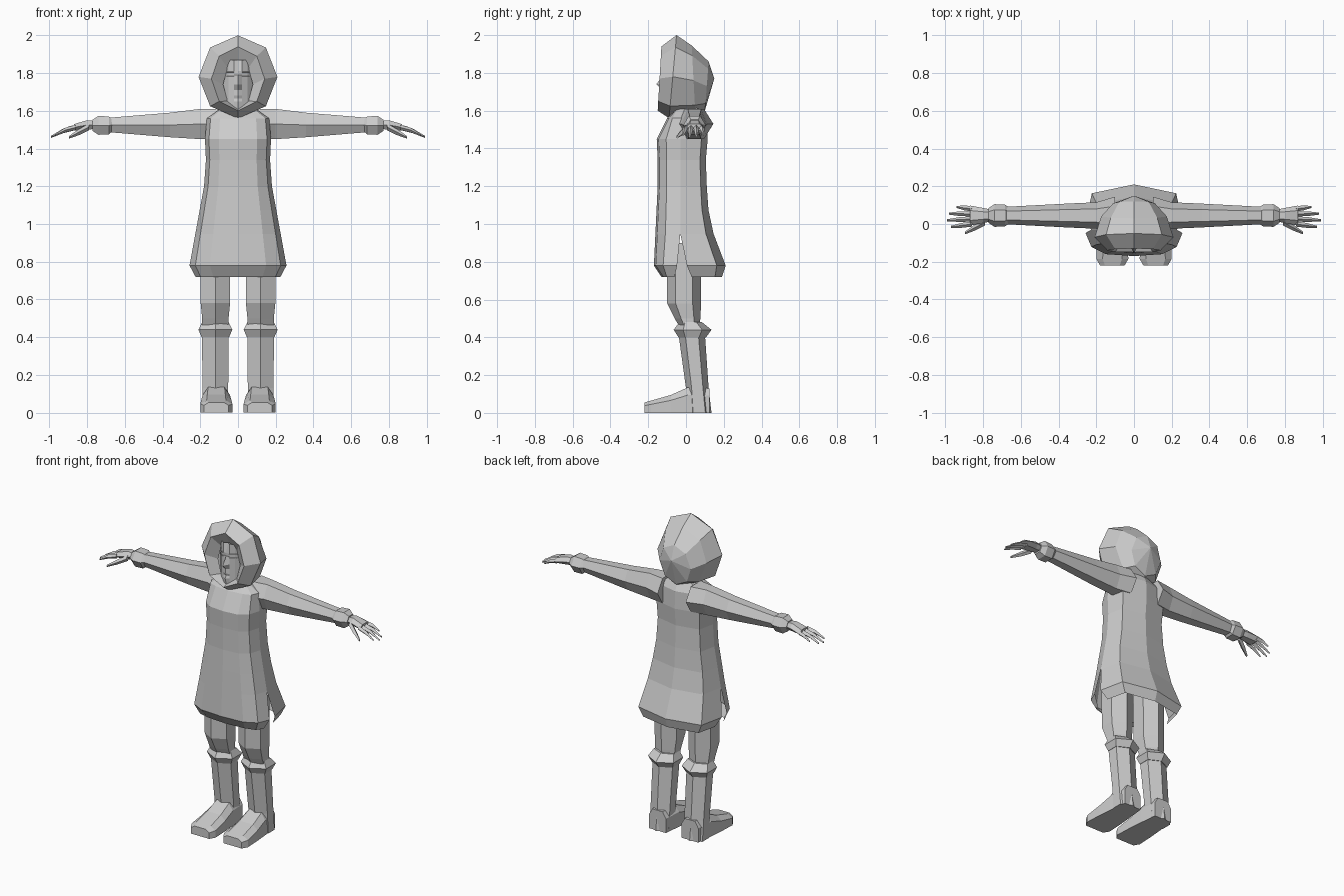
import bpy
import bmesh
from math import sin, cos, pi
from mathutils import Vector

default_cube = bpy.data.objects.get("Cube")
if default_cube:
    bpy.data.objects.remove(default_cube, do_unlink=True)

plain_grey = bpy.data.materials.new("plain grey")
plain_grey.use_nodes = True
plain_grey.diffuse_color = (0.6, 0.6, 0.6, 1)
shader = plain_grey.node_tree.nodes["Principled BSDF"]
shader.inputs["Base Color"].default_value = plain_grey.diffuse_color


def add_loft(bm, rings, closed=True):
    """Skin a list of equally long point rings; closed rings get end caps."""
    rows = [[bm.verts.new(point) for point in ring] for ring in rings]
    count = len(rows[0])
    for lower, upper in zip(rows, rows[1:]):
        for i in range(count if closed else count - 1):
            j = (i + 1) % count
            bm.faces.new((lower[i], lower[j], upper[j], upper[i]))
    if closed:
        bm.faces.new(rows[0])
        bm.faces.new(rows[-1])


def build(name, *lofts, closed=True):
    """Make one object from lofts of its left half, mirrored across x."""
    bm = bmesh.new()
    for rings in lofts:
        add_loft(bm, rings, closed)
    bmesh.ops.remove_doubles(bm, verts=bm.verts, dist=0.0005)
    bmesh.ops.recalc_face_normals(bm, faces=bm.faces)
    mesh = bpy.data.meshes.new(name)
    bm.to_mesh(mesh)
    bm.free()
    mesh.materials.append(plain_grey)
    part = bpy.data.objects.new(name, mesh)
    bpy.context.collection.objects.link(part)
    part.modifiers.new("mirror", "MIRROR")


def mix(start, end, amount):
    return start + (end - start) * amount


def limb(name, place, sections):
    """Six-sided limb; a section is position, half side, half depth, shift."""
    rings = []
    for along, side, depth, shift in sections:
        flat = depth * 0.5
        outline = [(0, -depth), (side, -flat), (side, flat),
                   (0, depth), (-side, flat), (-side, -flat)]
        rings.append([place(along, s, d, shift) for s, d in outline])
    build(name, rings)


def on_arm(along, side, depth, shift):
    return (along, depth + 0.045, side + shift)


def on_leg(along, side, depth, shift):
    return (side + 0.12, depth + shift, along)


# Coat: front and back panels share a side seam that opens into a slit
front_panel, back_panel = [], []


def coat_row(z, width, front, back, slit=0):
    seam_front, seam_back = -0.03 - slit / 2, -0.03 + slit
    front_panel.append([
        (0, front, z),
        (width * 0.58, front + 0.01, z),
        (width * 0.88, mix(front, seam_front, 0.4), z),
        (width, seam_front, z)])
    back_panel.append([
        (width, seam_back, z),
        (width * 0.87, mix(seam_back, back, 0.77), z),
        (0, back, z)])


coat_row(0.72, 0.225, -0.13, 0.19, slit=0.06)
for flare in (1, 0.6, 0.3, 0):
    coat_row(mix(1.2, 0.78, flare), mix(0.18, 0.257, flare),
             mix(-0.15, -0.17, flare), mix(0.11, 0.21, flare ** 2),
             slit=0.035 if flare == 1 else 0)
coat_row(1.34, 0.17, -0.15, 0.105)
coat_row(1.45, 0.175, -0.155, 0.115)
coat_row(1.56, 0.165, -0.1, 0.11)
coat_row(1.62, 0.08, -0.05, 0.08)
build("coat", front_panel, back_panel, closed=False)


# Hood: half octagons from the face opening, round the rim, to the back
def half_octagon(radius, squash, y, z, lean=0):
    angles = [step * pi / 4 for step in range(5)]
    return [(radius * squash * sin(angle), y + lean * cos(angle),
             z + radius * cos(angle)) for angle in angles]


build("hood", [
    half_octagon(0.125, 0.63, -0.09, 1.74),
    half_octagon(0.17, 0.83, -0.14, 1.77, lean=0.01),
    half_octagon(0.22, 0.95, -0.07, 1.78, lean=0.02),
    half_octagon(0.185, 0.94, 0.04, 1.76, lean=-0.01),
    half_octagon(0.13, 0.85, 0.11, 1.73, lean=0.01),
    half_octagon(0, 1, 0.15, 1.77),
], closed=False)


# Face: a midline profile with nose, lips and chin on a curved mask
def mask_depth(x):
    return 8 * x * x - 0.12


midline = [(1.87, 0.1), (1.81, 0.122), (1.79, 0.12), (1.74, 0.157),
           (1.71, 0.125), (1.68, 0.13), (1.665, 0.12), (1.65, 0.13), (1.61, 0.12)]
build("face", [
    [(0, -depth, z)] + [(x, mask_depth(x), z) for x in (0.02, 0.05, 0.08)]
    for z, depth in midline], closed=False)


# Brows and eyelids: thin ridges following the mask
def ridge(z, size):
    return [[(x, mask_depth(x) - size, z),
             (x, mask_depth(x) + size, z + size),
             (x, mask_depth(x) + size, z - size)] for x in (0.02, 0.04, 0.06)]


build("brows_and_eyelids", ridge(1.806, 0.004), ridge(1.783, 0.003))

# Sleeves, cuffs and palms
limb("sleeves", on_arm, [
    (0.1, 0.08, 0.1, 1.53), (0.2, 0.08, 0.07, 1.53),
    (0.36, 0.065, 0.063, 1.525), (0.7, 0.037, 0.045, 1.525)])
limb("cuffs", on_arm, [
    (0.665, 0.03, 0.045, 1.525), (0.685, 0.048, 0.058, 1.522),
    (0.74, 0.05, 0.06, 1.523), (0.77, 0.03, 0.04, 1.523)])
limb("palms", on_arm, [
    (0.75, 0.02, 0.03, 1.525), (0.8, 0.025, 0.04, 1.525),
    (0.87, 0.017, 0.053, 1.512)])


# Fingers: tapering four-sided rods that droop toward the tip
def finger(base, tip, radius, bend):
    base, tip = Vector(base), Vector(tip)
    middle = base.lerp(tip, 0.5) + Vector((0, 0, bend))
    rings = []
    for centre, size in ((base, radius), (middle, radius * 0.9), (tip, radius * 0.4)):
        rings.append([centre + Vector((0, size * cos(turn * pi / 2), size * sin(turn * pi / 2)))
                      for turn in range(4)])
    return rings


fingers = [finger((0.79, 0.01, 1.515), (0.895, -0.047, 1.46), 0.018, 0)]
for number, reach in enumerate((0.97, 0.99, 0.98, 0.94)):
    base_y = number * 0.027
    tip_y = number * 0.035 - 0.015
    droop = (reach - 0.86) * 0.38
    fingers.append(finger((0.86, base_y, 1.512), (reach, tip_y, 1.512 - droop), 0.014, 0.007))
build("fingers", *fingers)

# Trousers, knee bands and boot shafts
limb("trousers", on_leg, [
    (0.9, 0.08, 0.09, -0.01), (0.58, 0.078, 0.09, -0.01),
    (0.5, 0.07, 0.068, 0.008), (0.45, 0.07, 0.05, 0.02)])
limb("knee_bands", on_leg, [
    (0.48, 0.07, 0.06, 0.025), (0.44, 0.09, 0.1, 0.035),
    (0.4, 0.073, 0.073, 0.033)])
limb("boot_shafts", on_leg, [
    (0.42, 0.071, 0.07, 0.03), (0.13, 0.068, 0.06, 0.06),
    (0, 0.068, 0.065, 0.07)])


# Boot feet: bevelled sections that get lower toward the toe
def foot_section(y, half, height):
    middle = 0.115
    edge = height * 0.7
    return [(middle - half, y, 0), (middle + half, y, 0),
            (middle + half, y, edge), (middle + half * 0.6, y, height),
            (middle - half * 0.6, y, height), (middle - half, y, edge)]


build("boot_feet", [
    foot_section(0.125, 0.06, 0.13),
    foot_section(0.01, 0.072, 0.135),
    foot_section(-0.08, 0.08, 0.095),
    foot_section(-0.185, 0.085, 0.065),
    foot_section(-0.22, 0.065, 0.055)])
